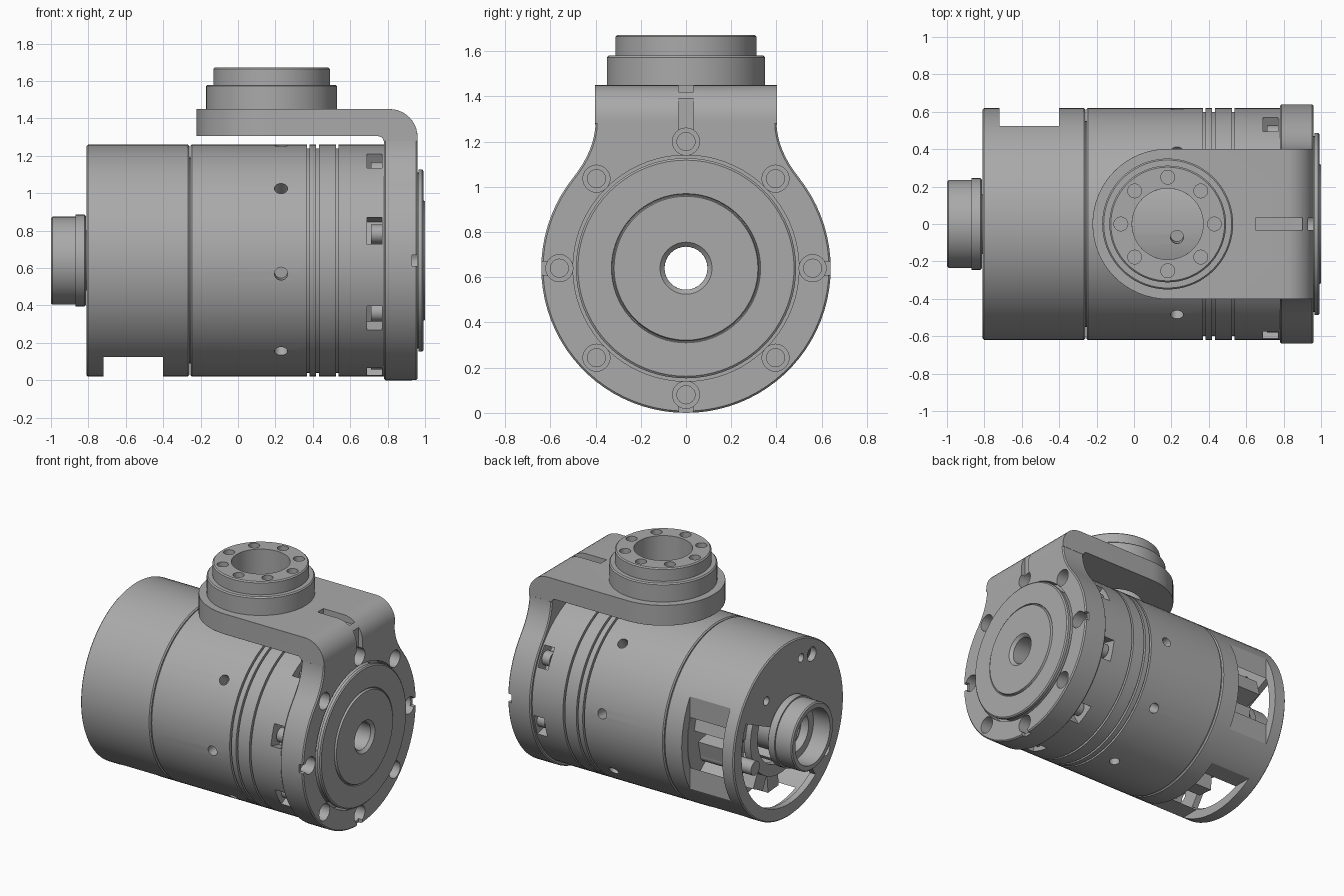
import bpy, bmesh, math
from math import sin, cos, pi, radians
from mathutils import Matrix, Vector

if "Cube" in bpy.data.objects:
    bpy.data.objects.remove(bpy.data.objects["Cube"])

AXIS_Z = 0.64      # height of the main axis
POST_X = 0.18      # centre of the upright mount
BORE = 0.095

metal = bpy.data.materials.new("grey metal")
metal.use_nodes = True
GREY = (0.4, 0.4, 0.4, 1)
metal.diffuse_color = GREY
metal.node_tree.nodes["Principled BSDF"].inputs["Base Color"].default_value = GREY


def finish(name, bm):
    bmesh.ops.recalc_face_normals(bm, faces=bm.faces)
    mesh = bpy.data.meshes.new(name)
    bm.to_mesh(mesh)
    bm.free()
    mesh.materials.append(metal)
    obj = bpy.data.objects.new(name, mesh)
    bpy.context.collection.objects.link(obj)
    return obj


def lathe(name, profile, upright=False, seg=72):
    """Spin a closed (along, radius) outline about the main or upright axis."""
    bm = bmesh.new()
    rings = []
    for i in range(seg):
        c, s = cos(2 * pi * i / seg), sin(2 * pi * i / seg)
        rings.append([bm.verts.new((POST_X + r * c, r * s, a) if upright
                                   else (a, r * c, AXIS_Z + r * s)) for a, r in profile])
    n = len(profile)
    for i in range(seg):
        p, q = rings[i], rings[(i + 1) % seg]
        for j in range(n):
            k = (j + 1) % n
            bm.faces.new((p[j], p[k], q[k], q[j]))
    return finish(name, bm)


def prism(name, outline, axis, lo, hi):
    place = {"X": lambda p, d: (d, p[0], p[1]),
             "Y": lambda p, d: (p[0], d, p[1]),
             "Z": lambda p, d: (p[0], p[1], d)}[axis]
    bm = bmesh.new()
    face = bm.faces.new([bm.verts.new(place(p, lo)) for p in outline])
    move = Vector(place((0, 0), hi - lo))
    new = bmesh.ops.extrude_face_region(bm, geom=[face])["geom"]
    bmesh.ops.translate(bm, vec=move, verts=[v for v in new if isinstance(v, bmesh.types.BMVert)])
    return finish(name, bm)


def rod(name, start, end, radius, seg=24):
    start, end = Vector(start), Vector(end)
    d = end - start
    m = Matrix.Translation((start + end) / 2) @ d.to_track_quat("Z", "Y").to_matrix().to_4x4()
    bm = bmesh.new()
    bmesh.ops.create_cone(bm, cap_ends=True, segments=seg, radius1=radius, radius2=radius,
                          depth=d.length, matrix=m)
    return finish(name, bm)


def box(name, lo, hi):
    lo, hi = Vector(lo), Vector(hi)
    m = Matrix.Translation((lo + hi) / 2) @ Matrix.Diagonal((*(hi - lo), 1))
    bm = bmesh.new()
    bmesh.ops.create_cube(bm, size=1, matrix=m)
    return finish(name, bm)


def around(obj, degrees):
    """Turn a part about the main axis."""
    t = Matrix.Translation((0, 0, AXIS_Z))
    obj.data.transform(t @ Matrix.Rotation(radians(degrees), 4, "X") @ t.inverted())
    return obj


def apply(obj, mod):
    bpy.context.view_layer.objects.active = obj
    bpy.ops.object.modifier_apply(modifier=mod.name)


def bevel(obj, width=0.008):
    mod = obj.modifiers.new("edge", "BEVEL")
    mod.width, mod.segments, mod.limit_method = width, 1, "ANGLE"
    mod.angle_limit = radians(35)
    apply(obj, mod)


def cut(obj, cutters, operation="DIFFERENCE"):
    for c in cutters:
        mod = obj.modifiers.new("cut", "BOOLEAN")
        mod.operation, mod.solver, mod.object = operation, "EXACT", c
        apply(obj, mod)
        bpy.data.objects.remove(c)


def arc(cx, cy, r, a0, a1, n):
    return [(cx + r * cos(radians(a0 + (a1 - a0) * i / n)),
             cy + r * sin(radians(a0 + (a1 - a0) * i / n))) for i in range(n + 1)]


# Main body with ring grooves and a central bore
outline = [(-0.4, BORE), (-0.4, 0.55), (-0.255, 0.55), (-0.255, 0.612), (-0.247, 0.62)]
for x in (0.375, 0.425, 0.53):
    outline += [(x - 0.007, 0.62), (x - 0.007, 0.6), (x + 0.007, 0.6), (x + 0.007, 0.62)]
body = lathe("main_body", outline + [(0.79, 0.62), (0.79, BORE)])
for i in range(8):
    a = -6.5 + 45 * i
    cut(body, [around(rod("cutter", (0.23, -0.52, AXIS_Z), (0.23, -0.7, AXIS_Z), 0.035), -a)])
    pocket = box("cutter", (0.69, -0.7, AXIS_Z - 0.075), (0.77, -0.52, AXIS_Z + 0.075))
    cut(body, [around(pocket, -15 - 45 * i)])
    around(rod("clamp_screw", (0.71, -0.55, AXIS_Z), (0.78, -0.55, AXIS_Z), 0.05), -15 - 45 * i)

# Rear housing: hollow shell with windows and an open end plate
shell = lathe("rear_housing", [(-0.81, 0.13), (-0.81, 0.612), (-0.802, 0.62), (-0.268, 0.62),
                               (-0.26, 0.612), (-0.26, 0.555), (-0.765, 0.555), (-0.765, 0.13)])
side = box("cutter", (-0.72, 0.525, AXIS_Z - 0.34), (-0.40, 0.7, AXIS_Z + 0.34))
under = box("cutter", (-0.72, -0.36, -0.1), (-0.40, 0.36, 0.125))
opening = prism("cutter", arc(0, AXIS_Z, 0.53, 25, -125, 24) + arc(0, AXIS_Z, 0.12, -125, 25, 8),
                "X", -0.9, -0.74)
holes = [rod("cutter", (-0.9, y, AXIS_Z + z), (-0.7, y, AXIS_Z + z), r)
         for y, z, r in ((-0.14, 0.46, 0.03), (-0.26, 0.44, 0.05), (0.25, 0.3, 0.03), (-0.42, -0.3, 0.045))]
cut(shell, [side, under, opening] + holes)

# Parts seen inside the housing
for i, angle in enumerate((15, -12, -38, -64, -95, -120)):
    reach = 0.43 if i % 2 else 0.48
    around(box("inner_block", (-0.7 + 0.04 * (i % 3), 0.31, AXIS_Z - 0.06),
               (-0.4, reach, AXIS_Z + 0.06)), angle)
boss = rod("inner_boss", (-0.8, 0.36, AXIS_Z - 0.14), (-0.4, 0.36, AXIS_Z - 0.14), 0.05)
lathe("inner_ring", [(-0.74, 0.25), (-0.74, 0.33), (-0.69, 0.33), (-0.69, 0.25)])

# Rear tube
lathe("rear_tube", [(-1, 0.195), (-1, 0.227), (-0.992, 0.235), (-0.87, 0.235), (-0.87, 0.245),
                    (-0.82, 0.245), (-0.812, 0.235), (-0.812, 0.16), (-0.39, 0.16), (-0.39, BORE),
                    (-0.8, BORE), (-0.8, 0.14), (-0.87, 0.14), (-0.87, 0.195)], seg=56)

# Front flange with a flared neck
flare = []
for i in range(9):
    t = i / 8
    flare.append((0.5 * (1 - t) ** 2 + 0.4 * (1 - (1 - t) ** 2),
                  1.04 * (1 - t) ** 2 + 2.33 * t * (1 - t) + 1.29 * t * t))
start = 38.7
ring = arc(0, AXIS_Z, 0.64, 180 - start, 360 + start, 60)
flange = prism("front_flange", ring[:-1] + flare + [(-y, z) for y, z in reversed(flare[1:])],
               "X", 0.78, 0.96)
bevel(flange)
cut(flange, [rod("cutter", (0.88, 0, AXIS_Z), (1.1, 0, AXIS_Z), 0.5, 72),
             rod("cutter", (0.7, 0, AXIS_Z), (1.1, 0, AXIS_Z), BORE, 32)])
for i in range(8):
    turn = 45 * i
    tools = [rod("cutter", (0.87, 0.56, AXIS_Z), (1, 0.56, AXIS_Z), 0.06),
             rod("cutter", (0.81, 0.56, AXIS_Z), (0.9, 0.56, AXIS_Z), 0.04)]
    if i in (0, 4, 6):
        tools.append(box("cutter", (0.93, 0.56, AXIS_Z - 0.03), (1, 0.72, AXIS_Z + 0.03)))
    cut(flange, [around(t, turn) for t in tools])

# Output cap on the flange
lathe("output_cap", [(0.87, BORE), (0.87, 0.47), (0.965, 0.47), (0.965, 0.487), (0.985, 0.487),
                     (0.992, 0.478), (0.992, 0.33), (0.985, 0.327), (0.985, 0.323), (1, 0.318),
                     (1, BORE + 0.02), (0.98, BORE)])

# Bent arm carrying the upright mount
side_view = ([(-0.3, 1.45)] + arc(0.81, 1.30, 0.15, 90, 0, 10) + [(0.96, 1.28), (0.78, 1.28)]
             + arc(0.75, 1.275, 0.03, 0, 90, 4) + [(-0.3, 1.305)])
arm = prism("bent_arm", side_view, "Y", -0.5, 0.5)
plan = arc(POST_X, 0, 0.402, 90, 270, 32) + [(1.1, -0.402), (1.1, 0.402)]
cut(arm, [prism("cutter", plan, "Z", 1, 1.7)], "INTERSECT")
bevel(arm, 0.006)
cut(arm, [rod("cutter", (POST_X, 0, 1.2), (POST_X, 0, 1.6), 0.19, 48),
          box("cutter", (0.65, -0.033, 1.40), (0.9, 0.033, 1.6)),
          box("cutter", (0.93, -0.033, 1.2), (1.1, 0.033, 1.39))])
cut(flange, [box("cutter", (0.93, -0.033, 1.2), (1.1, 0.033, 1.39))])

# Upright mount with a ring of screw holes
mount = lathe("upright_mount", [(1.445, 0.19), (1.445, 0.35), (1.572, 0.35), (1.58, 0.342),
                                (1.58, 0.312), (1.664, 0.312), (1.672, 0.304), (1.672, 0.19)],
              upright=True)
for i in range(8):
    x, y = POST_X + 0.25 * cos(pi * i / 4), 0.25 * sin(pi * i / 4)
    cut(mount, [rod("cutter", (x, y, 1.6), (x, y, 1.75), 0.037)])

# Smooth rounded walls, keep edges sharp
bpy.ops.object.select_all(action="DESELECT")
for obj in bpy.context.scene.objects:
    if obj.type == "MESH" and obj.data.materials and obj.data.materials[0] == metal:
        obj.select_set(True)
        bpy.context.view_layer.objects.active = obj
bpy.ops.object.shade_smooth_by_angle(angle=radians(30))
